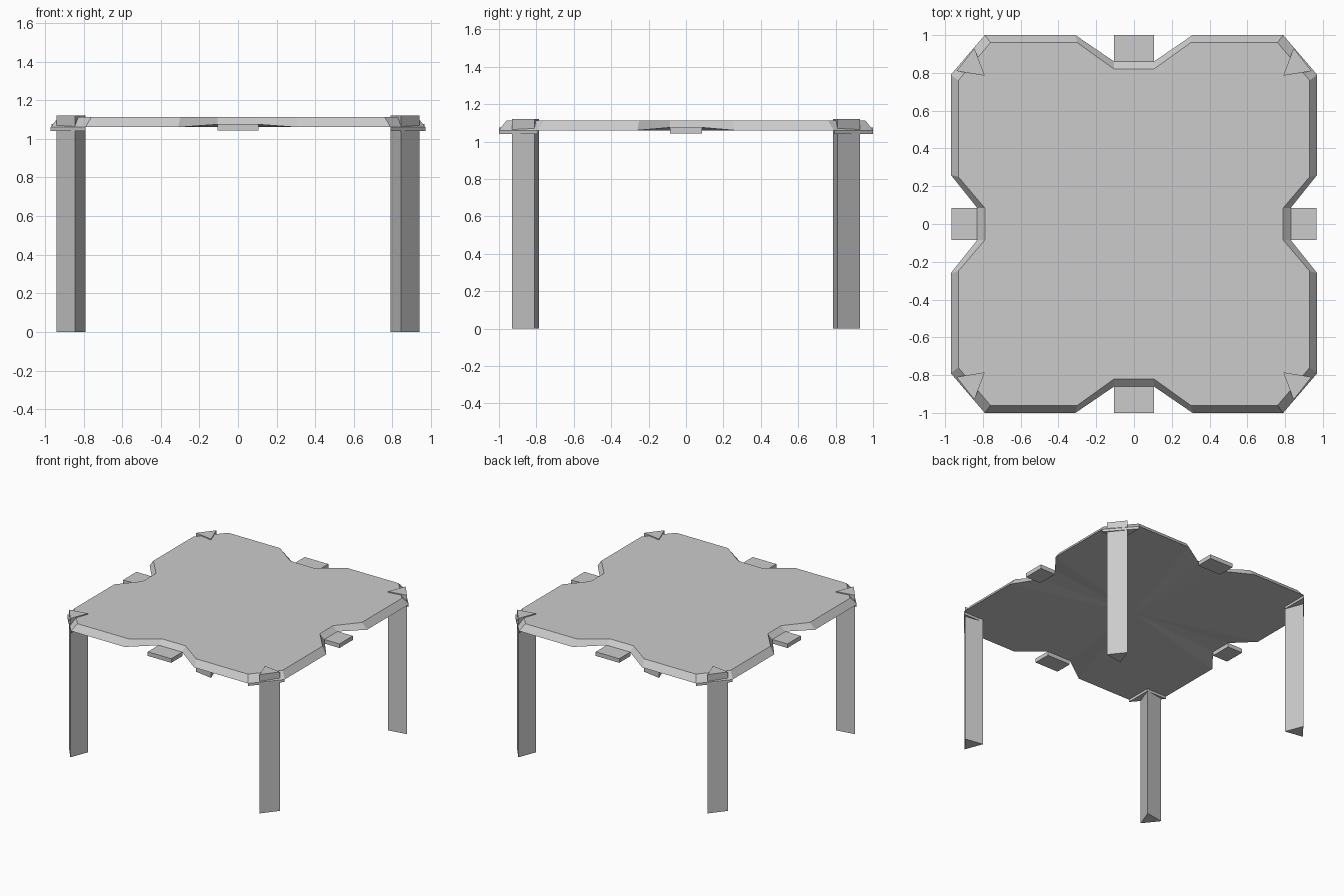
import bpy, bmesh

if "Cube" in bpy.data.objects:
    bpy.data.objects.remove(bpy.data.objects["Cube"])

SIGNS = [(1, 1), (-1, 1), (-1, -1), (1, -1)]


def finish(bm, name):
    bmesh.ops.recalc_face_normals(bm, faces=bm.faces[:])
    mesh = bpy.data.meshes.new(name)
    bm.to_mesh(mesh)
    bm.free()
    obj = bpy.data.objects.new(name, mesh)
    bpy.context.collection.objects.link(obj)
    return obj


def prism(name, pts, z0, z1):
    bm = bmesh.new()
    low = [bm.verts.new((x, y, z0)) for x, y in pts]
    high = [bm.verts.new((x, y, z1)) for x, y in pts]
    bm.faces.new(low)
    bm.faces.new(high)
    n = len(pts)
    for i in range(n):
        j = (i + 1) % n
        bm.faces.new((low[i], low[j], high[j], high[i]))
    return finish(bm, name)


def all_quadrants(pts):
    # mirror a quarter outline into a closed counter-clockwise loop
    loop = []
    for sx, sy in SIGNS:
        q = [(x * sx, y * sy, z) for x, y, z in pts]
        loop += q if sx * sy > 0 else q[::-1]
    return loop


# Table top: notched outline with bevelled rim, underside raised at the notches
rim = [(.83, .085, 1.075), (.97, .26, 1.06), (.97, .79, 1.06),
       (.79, 1.0, 1.06), (.31, 1.0, 1.06), (.105, .86, 1.075)]
top = [(.79, .085, 1.112), (.93, .25, 1.112), (.93, .76, 1.112),
       (.76, .96, 1.112), (.30, .96, 1.112), (.105, .82, 1.112)]
bm = bmesh.new()
lo = [bm.verts.new(p) for p in all_quadrants(rim)]
hi = [bm.verts.new(p) for p in all_quadrants(top)]
centre = bm.verts.new((0, 0, 1.06))
bm.faces.new(hi)
for i in range(len(lo)):
    j = (i + 1) % len(lo)
    bm.faces.new((lo[i], lo[j], hi[j], hi[i]))
    bm.faces.new((lo[j], lo[i], centre))
finish(bm, "table_top")

# Triangular legs and the thin corner plates under the top
leg = [(.94, .81), (.845, .93), (.79, .785)]
plate = [(.97, .79), (.79, 1.0), (.79, .79)]
for k, (sx, sy) in enumerate(SIGNS):
    prism(f"leg_{k + 1}", [(x * sx, y * sy) for x, y in leg], 0, 1.12)
    prism(f"corner_plate_{k + 1}", [(x * sx, y * sy) for x, y in plate], 1.04, 1.06)

# Small tabs sitting in the four notches
for s, side in ((-1, "front"), (1, "back")):
    prism(f"{side}_tab", [(-.105, s * .86), (.105, s * .86), (.105, s), (-.105, s)], 1.043, 1.076)
for s, side in ((-1, "left"), (1, "right")):
    prism(f"{side}_tab", [(s * .83, -.085), (s * .965, -.085), (s * .965, .085), (s * .83, .085)], 1.043, 1.076)
